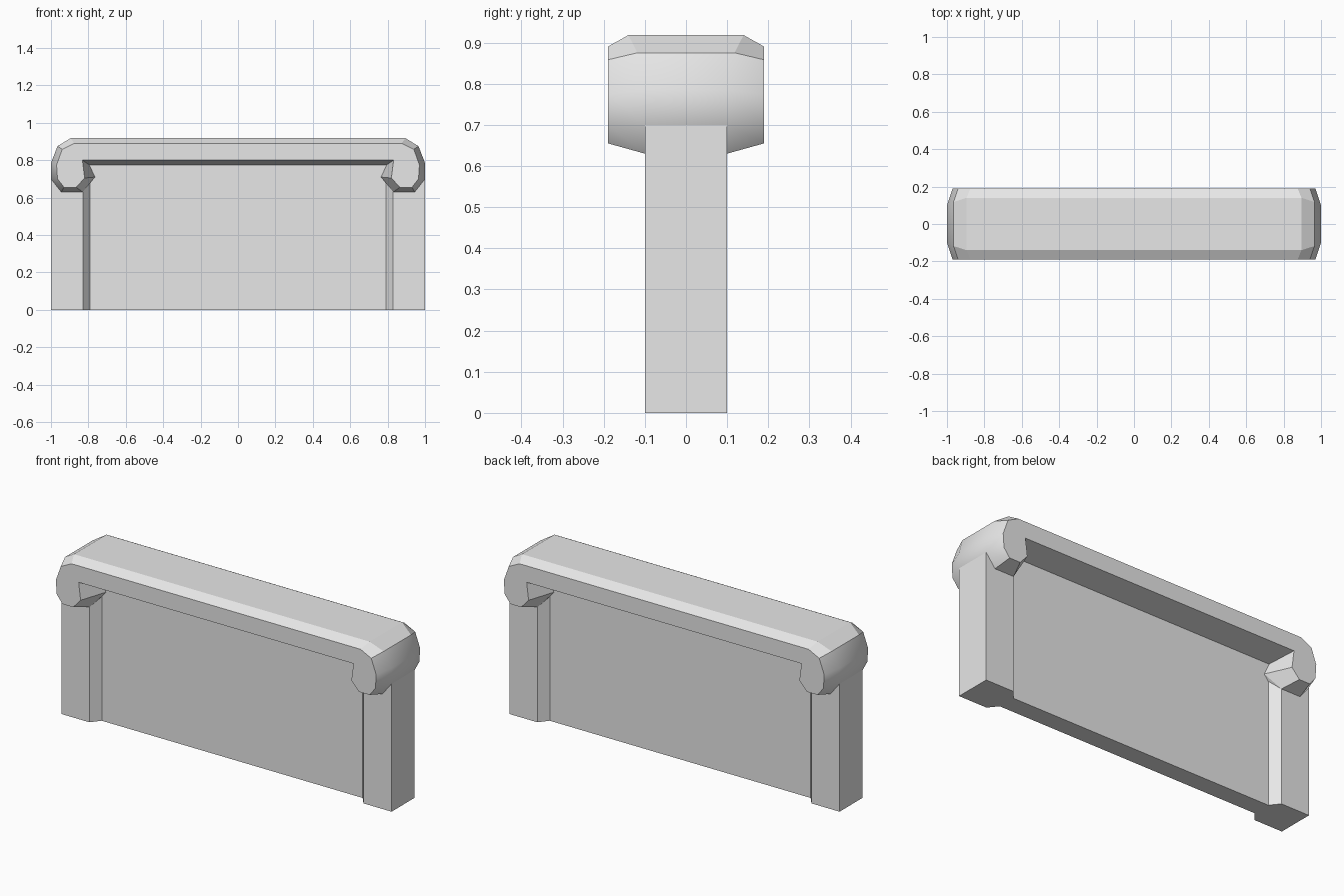
import bpy, bmesh

if "Cube" in bpy.data.objects:
    bpy.data.objects.remove(bpy.data.objects["Cube"])

stone = bpy.data.materials.new("grey_stone")
stone.diffuse_color = (0.8, 0.8, 0.8, 1)
stone.use_nodes = True
stone.node_tree.nodes["Principled BSDF"].inputs["Base Color"].default_value = stone.diffuse_color


def finish(bm, name):
    bmesh.ops.recalc_face_normals(bm, faces=bm.faces)
    mesh = bpy.data.meshes.new(name)
    bm.to_mesh(mesh)
    bm.free()
    mesh.materials.append(stone)
    obj = bpy.data.objects.new(name, mesh)
    bpy.context.collection.objects.link(obj)
    return obj


def prism(name, plan, height):
    """Extrude a plan outline upward from the floor."""
    bm = bmesh.new()
    face = bm.faces.new([bm.verts.new((x, y, 0)) for x, y in plan])
    new = bmesh.ops.extrude_face_region(bm, geom=[face])["geom"]
    bmesh.ops.translate(bm, vec=(0, 0, height),
                        verts=[v for v in new if isinstance(v, bmesh.types.BMVert)])
    return finish(bm, name)


# Recessed wall panel
prism("wall_panel", [(-0.81, -0.05), (0.81, -0.05), (0.81, 0.05), (-0.81, 0.05)], 0.82)

# End pillars with chamfered inner corners
for side, label in ((1, "right"), (-1, "left")):
    plan = [(1, -0.1), (1, 0.1), (0.83, 0.1), (0.79, 0.05), (0.79, -0.05), (0.83, -0.1)]
    prism(label + "_pillar", [(side * x, y) for x, y in plan], 0.70)

# Scrolled cap: half outline of the outer face (x, z) and of the wider core (x, y, z)
face_half = [(0.875, 0.89), (0.94, 0.858), (0.97, 0.775), (0.965, 0.70),
             (0.93, 0.655), (0.865, 0.655), (0.82, 0.705), (0.832, 0.80)]
core_half = [(0.895, 0.14, 0.918), (0.965, 0.118, 0.875), (1, 0.1, 0.785), (1, 0.1, 0.70),
             (0.945, 0.1, 0.63), (0.83, 0.1, 0.63), (0.765, 0.05, 0.71), (0.795, 0.05, 0.775)]


def full_loop(half):
    return half + [(-x, y, z) for x, y, z in reversed(half)]


outer = full_loop([(x, 0.19, z) for x, z in face_half])
core = full_loop(core_half)
bm = bmesh.new()
rings = [[bm.verts.new((x, s * y, z)) for x, y, z in loop]
         for loop, s in ((outer, -1), (core, -1), (core, 1), (outer, 1))]
n = len(core)
rounded = {1, 2, 3, n - 3, n - 4, n - 5}  # bands around the outside of each scroll
for a, b in zip(rings, rings[1:]):
    for i in range(n):
        j = (i + 1) % n
        f = bm.faces.new((a[i], a[j], b[j], b[i]))
        f.smooth = i in rounded
bm.faces.new(rings[0])
bm.faces.new(rings[-1])
finish(bm, "scrolled_cap")
